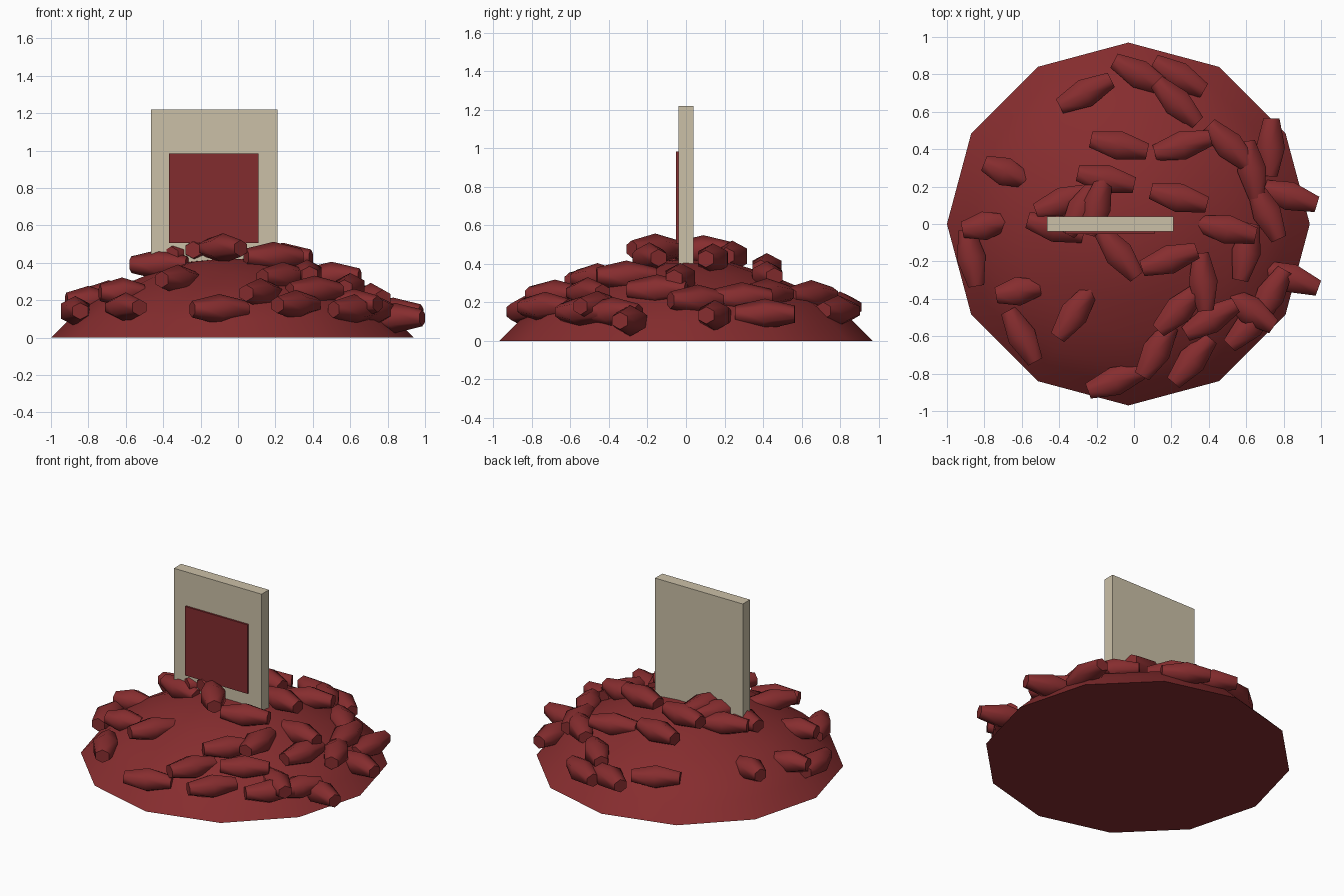
import bpy, bmesh, math

if "Cube" in bpy.data.objects:
    bpy.data.objects.remove(bpy.data.objects["Cube"])


def material(name, rgb):
    m = bpy.data.materials.new(name)
    m.diffuse_color = (*rgb, 1)
    m.use_nodes = True
    m.node_tree.nodes["Principled BSDF"].inputs["Base Color"].default_value = m.diffuse_color
    return m


RED = material("bean_red", (0.24, 0.026, 0.028))
PANEL_RED = material("panel_red", (0.225, 0.025, 0.028))
BEIGE = material("board_beige", (0.60, 0.53, 0.39))


def lathe(name, profile, sides, mat, smooth_deg):
    """Close a (radius, height) profile around z, capping both ends."""
    bm = bmesh.new()
    rings = [[bm.verts.new((r * math.cos(2 * math.pi * i / sides),
                            r * math.sin(2 * math.pi * i / sides), z))
              for i in range(sides)] for r, z in profile]
    for a, b in zip(rings, rings[1:]):
        for i in range(sides):
            j = (i + 1) % sides
            bm.faces.new((a[i], a[j], b[j], b[i]))
    bm.faces.new(rings[0][::-1])
    bm.faces.new(rings[-1])
    me = bpy.data.meshes.new(name)
    bm.to_mesh(me)
    bm.free()
    me.materials.append(mat)
    me.shade_smooth()
    me.set_sharp_from_angle(angle=math.radians(smooth_deg))
    return me


def place(name, mesh):
    ob = bpy.data.objects.new(name, mesh)
    bpy.context.collection.objects.link(ob)
    return ob


def box(name, lo, hi, mat):
    bpy.ops.mesh.primitive_cube_add(
        size=1, location=[(a + b) / 2 for a, b in zip(lo, hi)])
    ob = bpy.context.object
    ob.name = name
    ob.scale = [b - a for a, b in zip(lo, hi)]
    ob.data.materials.append(mat)


# Low twelve-sided mound
mound = place("mound", lathe("mound", [
    (0.97, 0), (0.87, 0.10), (0.78, 0.18), (0.60, 0.275),
    (0.42, 0.35), (0.24, 0.405), (0.08, 0.42)], 12, RED, 40))
mound.location.x = -0.03

# Sign board with a thin front panel
box("sign_board", (-0.465, -0.04, 0.005), (0.21, 0.04, 1.22), BEIGE)
box("sign_panel", (-0.37, -0.053, 0.505), (0.11, -0.04, 0.985), PANEL_RED)

# Beans: six-sided barrels lying on the mound (x, y, turn in degrees)
bean_mesh = lathe("bean", [(0.047, -0.5), (0.085, 0), (0.047, 0.5)], 6, RED, 62)
BEANS = [
    (-0.26, 0.70, 27), (0.03, 0.80, -28), (0.24, 0.79, -30),
    (0.23, 0.65, -45), (-0.08, 0.42, -12), (0.26, 0.42, 15),
    (0.51, 0.42, -45), (0.73, 0.41, 88), (0.63, 0.29, -80),
    (0.83, 0.15, -17), (0.71, 0.06, -65), (-0.69, 0.28, -22),
    (-0.80, -0.01, 10), (-0.87, -0.18, -80), (-0.15, 0.24, -12),
    (0.24, 0.14, -14), (-0.38, 0.12, 20), (-0.28, 0.08, 60),
    (-0.20, 0.09, 75), (-0.42, -0.02, -15), (0.50, -0.03, -12),
    (0.60, -0.15, 78), (-0.08, -0.16, -52), (0.19, -0.19, 18),
    (0.37, -0.31, 95), (0.84, -0.29, -20), (0.73, -0.38, 60),
    (0.62, -0.46, -35), (0.24, -0.46, 45), (0.41, -0.51, 30),
    (0.62, -0.54, 45), (0.12, -0.68, 60), (0.31, -0.73, 50),
    (-0.10, -0.84, 20), (-0.32, -0.48, 55), (-0.62, -0.36, 10),
    (-0.60, -0.60, -62),
]
for x, y, turn in BEANS:
    r = math.hypot(x + 0.03, y)
    bean = place("bean", bean_mesh)
    bean.location = (x, y, 0.53 - 0.28 * r - 0.2 * r * r)
    bean.rotation_euler = (0, math.pi / 2, math.radians(turn))
    # Beans lying flat on the left side are shorter
    short = x < -0.6 and abs(turn) < 40
    bean.scale = (0.95, 1.05, 0.24 if short else 0.31)
